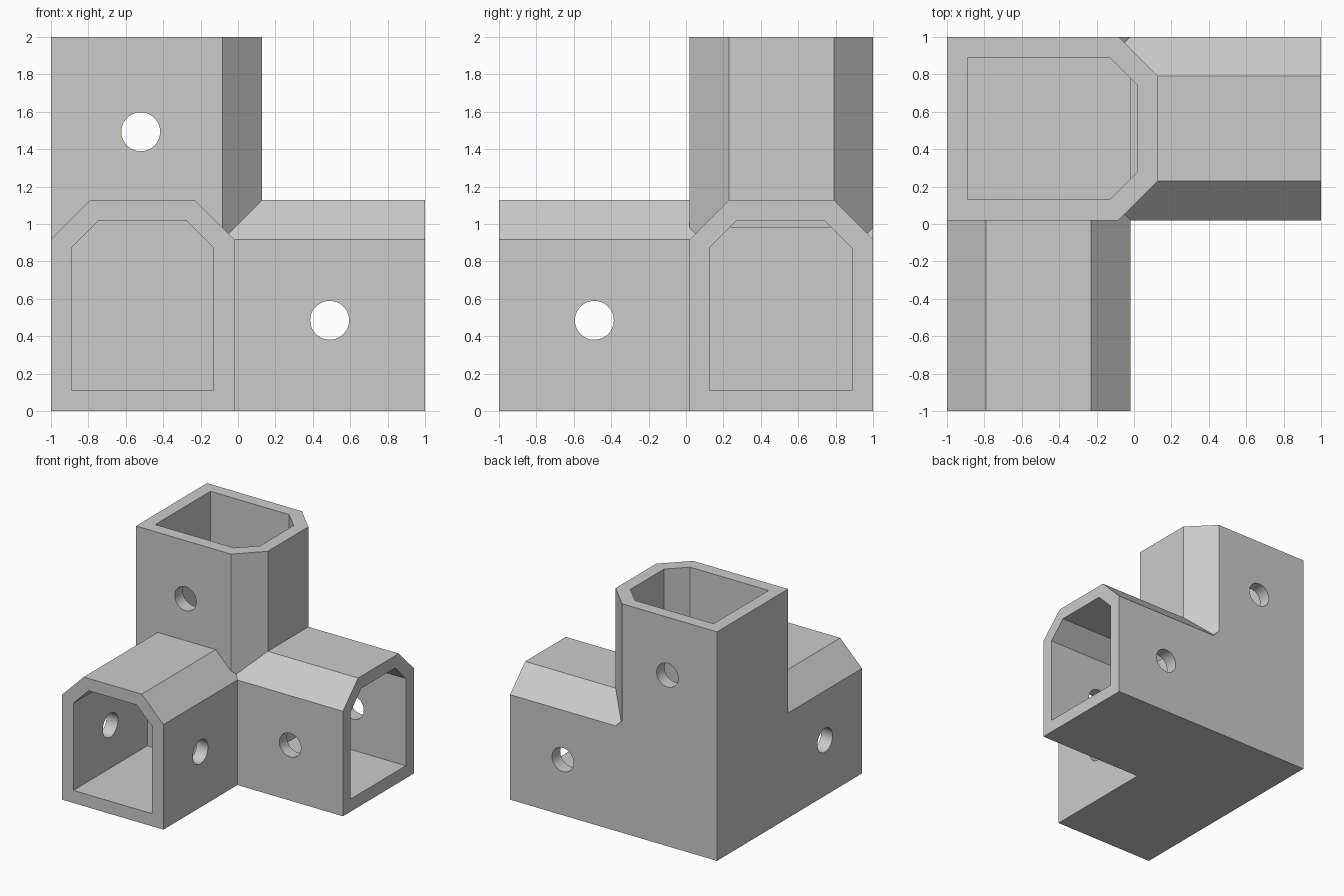
import bpy
import bmesh
from math import radians
from mathutils import Matrix

cube = bpy.data.objects.get("Cube")
if cube:
    bpy.data.objects.remove(cube, do_unlink=True)

gray = bpy.data.materials.new("light_gray")
gray.use_nodes = True
gray.diffuse_color = (0.6, 0.6, 0.6, 1)
gray.node_tree.nodes["Principled BSDF"].inputs["Base Color"].default_value = (0.6, 0.6, 0.6, 1)

# Maps width u, height v and length t of an arm to model space
PLACE = {
    "x": lambda u, v, t: (t, u, v),
    "y": lambda u, v, t: (u, t, v),
    "z": lambda u, v, t: (v, u, t),
}


def make_object(name, bm):
    bmesh.ops.recalc_face_normals(bm, faces=bm.faces)
    mesh = bpy.data.meshes.new(name)
    bm.to_mesh(mesh)
    bm.free()
    mesh.materials.append(gray)
    obj = bpy.data.objects.new(name, mesh)
    bpy.context.collection.objects.link(obj)
    return obj


def prism(name, axis, u, v, chamfer, t):
    """Box profile with its two high-v corners chamfered, extruded along an axis."""
    (u0, u1), (v0, v1), c = u, v, chamfer
    profile = [(u0, v0), (u1, v0), (u1, v1 - c), (u1 - c, v1), (u0 + c, v1), (u0, v1 - c)]
    bm = bmesh.new()
    start, end = ([bm.verts.new(PLACE[axis](a, b, s)) for a, b in profile] for s in t)
    bm.faces.new(start)
    bm.faces.new(end)
    n = len(profile)
    for i in range(n):
        j = (i + 1) % n
        bm.faces.new((start[i], start[j], end[j], end[i]))
    return make_object(name, bm)


def pin(name, axis, center):
    """Cylinder cutter for a screw hole."""
    bm = bmesh.new()
    turn = Matrix.Rotation(radians(90), 4, "Y" if axis == "x" else "X")
    bmesh.ops.create_cone(bm, cap_ends=True, segments=48, radius1=0.104, radius2=0.104,
                          depth=1.2, matrix=Matrix.Translation(center) @ turn)
    return make_object(name, bm)


def combine(target, other, operation):
    mod = target.modifiers.new(operation.lower(), "BOOLEAN")
    mod.operation = operation
    mod.solver = "EXACT"
    mod.object = other
    bpy.context.view_layer.objects.active = target
    bpy.ops.object.modifier_apply(modifier=mod.name)
    bpy.data.objects.remove(other, do_unlink=True)


# Three arms meeting at one square corner
bracket = prism("corner_bracket", "y", (-1, -0.02), (0, 1.127), 0.21, (-1, 1))
side_arm = prism("side_arm", "x", (0.02, 1), (0, 1.127), 0.21, (-1, 1))
upright_arm = prism("upright_arm", "z", (0.02, 1), (-1, 0.127), 0.21, (0, 2))
for arm in (side_arm, upright_arm):
    combine(bracket, arm, "UNION")

# Blind sockets in the arms and screw holes through their walls
cutters = [
    prism("front_socket", "y", (-0.89, -0.13), (0.11, 1.02), 0.148, (-1.1, 0.02)),
    prism("side_socket", "x", (0.125, 0.887), (0.11, 1.02), 0.148, (-0.02, 1.1)),
    prism("upright_socket", "z", (0.13, 0.89), (-0.89, 0.018), 0.148, (0.985, 2.1)),
    pin("front_hole", "x", (-0.51, -0.49, 0.485)),
    pin("side_hole", "y", (0.49, 0.51, 0.485)),
    pin("upright_hole", "y", (-0.52, 0.51, 1.493)),
]
for cutter in cutters:
    combine(bracket, cutter, "DIFFERENCE")

# Smooth hole walls, crisp edges elsewhere
bpy.ops.object.select_all(action="DESELECT")
bracket.select_set(True)
bpy.context.view_layer.objects.active = bracket
bpy.ops.object.shade_smooth_by_angle(angle=radians(20))
